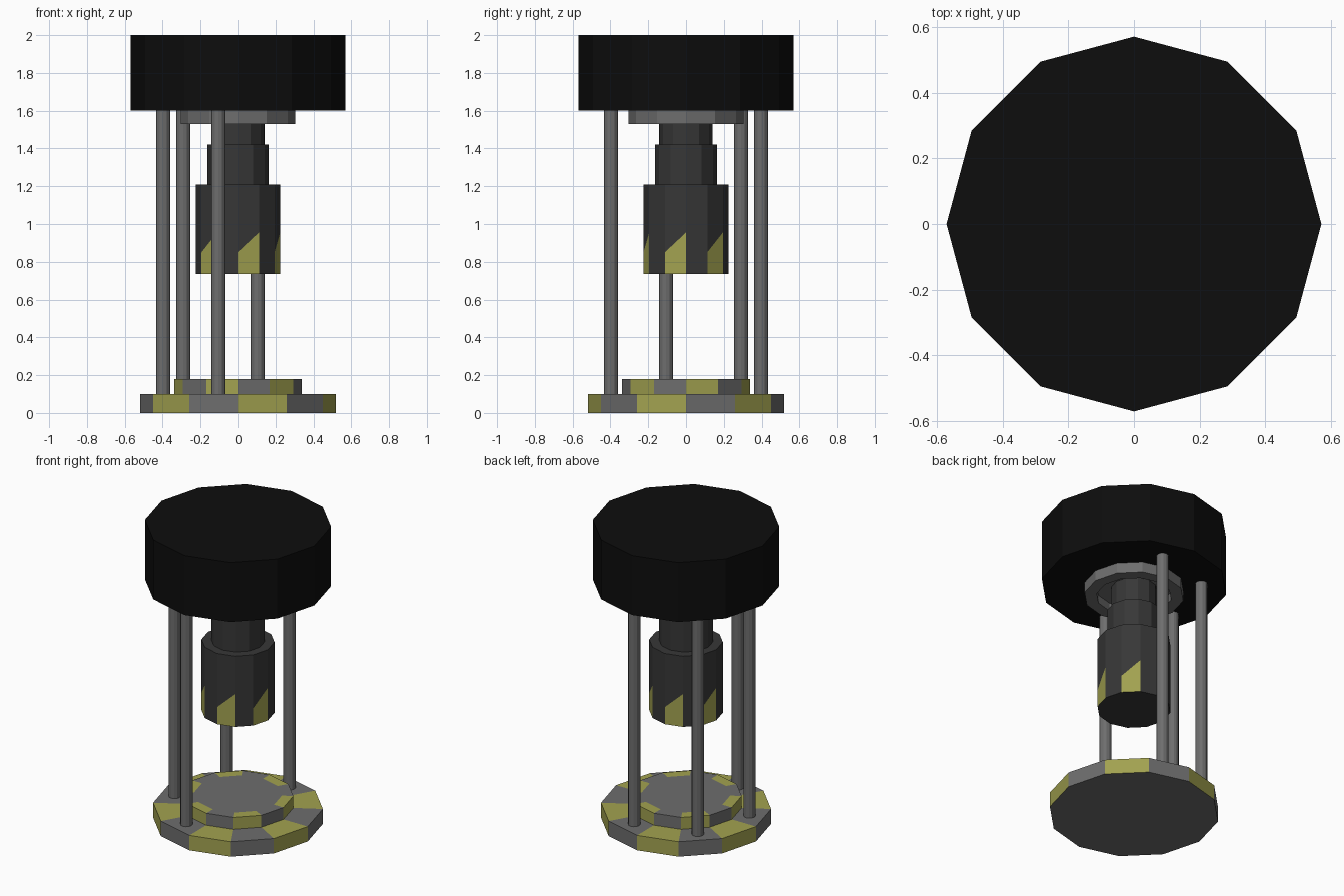
import bpy, bmesh, math

if "Cube" in bpy.data.objects:
    bpy.data.objects.remove(bpy.data.objects["Cube"])

SIDES = 12


def material(name, rgb):
    m = bpy.data.materials.new(name)
    m.diffuse_color = (*rgb, 1.0)
    m.use_nodes = True
    m.node_tree.nodes["Principled BSDF"].inputs["Base Color"].default_value = m.diffuse_color
    return m


BLACK = material("black", (0.004, 0.004, 0.004))
DARK = material("dark grey", (0.038, 0.038, 0.038))
GREY = material("steel grey", (0.155, 0.155, 0.155))
YELLOW = material("hazard yellow", (0.36, 0.36, 0.08))


def lathe(name, profile, mats, rule=None, centre=(0, 0)):
    """Faceted solid from (radius, z) rings; z may be a function of the column.
    rule(band, side) gives the material index of each band face."""
    bm = bmesh.new()
    rings = []
    for r, z in profile:
        ring = []
        for j in range(SIDES):
            a = math.tau * j / SIDES
            h = z(j) if callable(z) else z
            ring.append(bm.verts.new((centre[0] + r * math.cos(a),
                                      centre[1] + r * math.sin(a), h)))
        rings.append(ring)
    for band, (lo, hi) in enumerate(zip(rings, rings[1:])):
        for k in range(SIDES):
            n = (k + 1) % SIDES
            f = bm.faces.new((lo[k], lo[n], hi[n], hi[k]))
            f.material_index = rule(band, k) if rule else 0
    bm.faces.new(rings[0][::-1])
    bm.faces.new(rings[-1])
    bmesh.ops.recalc_face_normals(bm, faces=bm.faces)
    me = bpy.data.meshes.new(name)
    bm.to_mesh(me)
    bm.free()
    for m in mats:
        me.materials.append(m)
    ob = bpy.data.objects.new(name, me)
    bpy.context.collection.objects.link(ob)
    return ob


# stepped base: checkered lower plate and opposite checkering on the raised disc
lathe("base",
      [(0.52, 0), (0.52, 0.1), (0.34, 0.1), (0.34, 0.18), (0.27, 0.18)],
      [GREY, YELLOW],
      lambda band, k: int(k % 2 == (1 if band < 2 else 0)))

# heavy top housing
lathe("top_housing", [(0.57, 1.6), (0.57, 2.0)], [BLACK])

# recessed collar under the housing
lathe("collar", [(0.305, 1.6), (0.305, 1.53), (0.23, 1.53), (0.23, 1.585)], [GREY])

# press ram, with slanted hazard stripes on every second face of the head
lathe("press_ram",
      [(0.225, 0.735), (0.225, lambda j: 0.85 if j % 2 else 0.955),
       (0.225, 1.21), (0.165, 1.21), (0.165, 1.42), (0.14, 1.42), (0.14, 1.59)],
      [DARK, YELLOW],
      lambda band, k: int(band == 0 and k % 2 == 1))

# four support poles around the open side
for i, deg in enumerate((75, 135, 195, 255)):
    a = math.radians(deg)
    lathe(f"support_pole_{i + 1}", [(0.037, 0.1), (0.037, 1.6)], [GREY],
          centre=(0.412 * math.cos(a), 0.412 * math.sin(a)))
